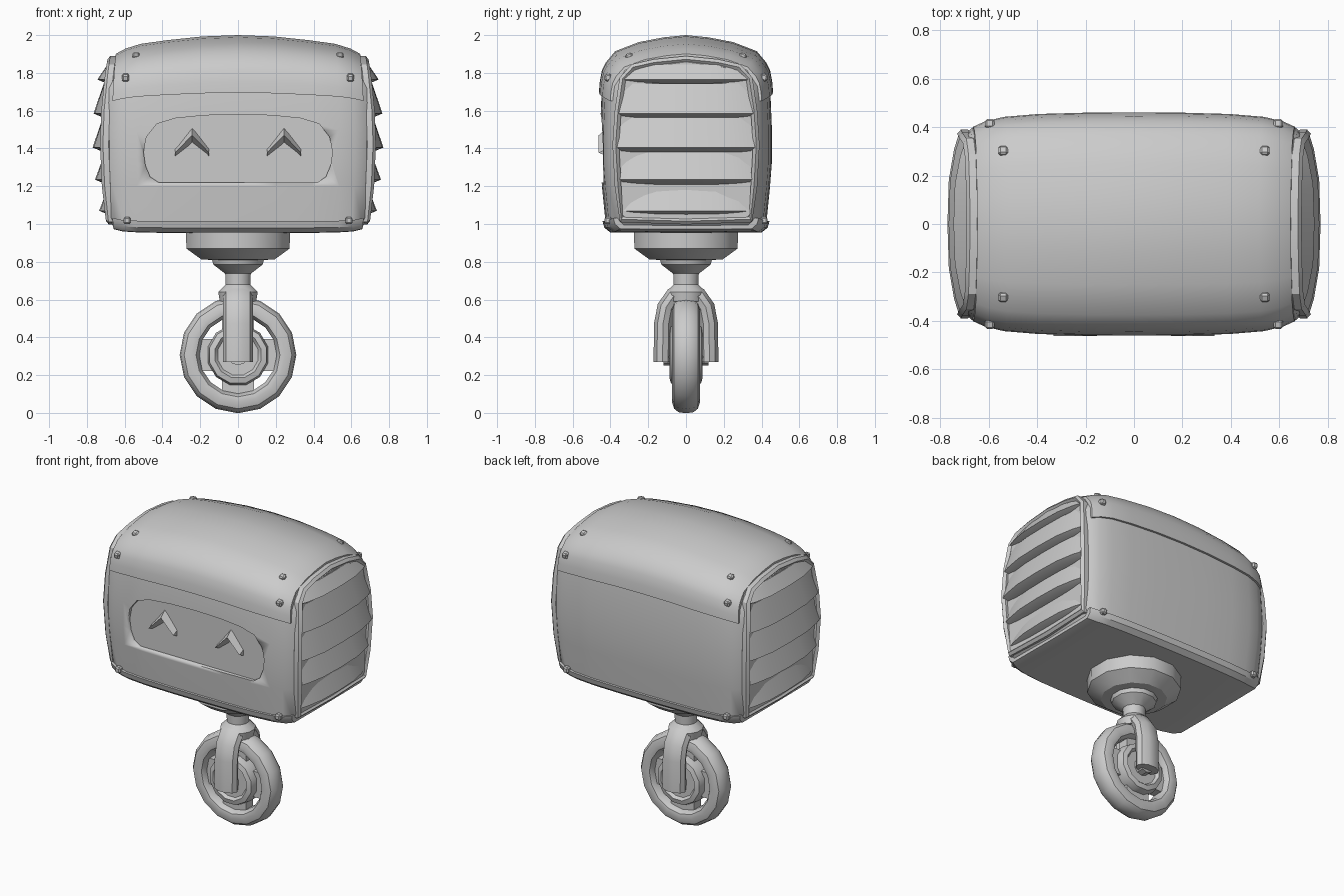
import bpy, bmesh, math
from mathutils import Vector, Matrix

if "Cube" in bpy.data.objects:
    bpy.data.objects.remove(bpy.data.objects["Cube"])

grey = bpy.data.materials.new("plain grey")
grey.diffuse_color = (0.6, 0.6, 0.6, 1)
grey.use_nodes = True
grey.node_tree.nodes["Principled BSDF"].inputs["Base Color"].default_value = grey.diffuse_color


def finish(name, bm, angle=32):
    bmesh.ops.recalc_face_normals(bm, faces=bm.faces)
    me = bpy.data.meshes.new(name)
    bm.to_mesh(me)
    bm.free()
    ob = bpy.data.objects.new(name, me)
    bpy.context.collection.objects.link(ob)
    me.materials.append(grey)
    bpy.ops.object.select_all(action='DESELECT')
    ob.select_set(True)
    bpy.context.view_layer.objects.active = ob
    bpy.ops.object.shade_smooth_by_angle(angle=math.radians(angle))
    return ob


def loft(name, rings, closed=False, angle=32):
    """Skin a list of equal closed rings; cap the ends unless the path closes."""
    bm = bmesh.new()
    vs = [[bm.verts.new(p) for p in r] for r in rings]
    n, m = len(vs[0]), len(vs)
    for i in range(m if closed else m - 1):
        a, b = vs[i], vs[(i + 1) % m]
        for j in range(n):
            k = (j + 1) % n
            bm.faces.new((a[j], a[k], b[k], b[j]))
    if not closed:
        bm.faces.new(vs[0])
        bm.faces.new(vs[-1])
    return finish(name, bm, angle)


def lathe(name, prof, n, axis='Z', centre=(0, 0, 0), closed=False, turn=0.5):
    """Revolve (radius, height) points about an axis."""
    rings = []
    for r, h in prof:
        ring = []
        for i in range(n):
            a = 2 * math.pi * (i + turn) / n
            c, s = r * math.cos(a), r * math.sin(a)
            ring.append(Vector(centre) + Vector((c, s, h) if axis == 'Z' else (c, h, s)))
        rings.append(ring)
    return loft(name, rings, closed)


def tube(name, path, ry, rx, sides=8, closed=False):
    """Elliptical tube along a path lying mostly in the yz plane."""
    rings, m = [], len(path)
    for i, p in enumerate(path):
        a = path[i - 1] if (closed or i) else p
        b = path[(i + 1) % m] if (closed or i < m - 1) else p
        t = Vector((0, b[1] - a[1], b[2] - a[2])).normalized()
        nrm = Vector((0, -t.z, t.y))
        rings.append([Vector(p) + nrm * ry * math.cos(2 * math.pi * (k + .5) / sides)
                      + Vector((rx * math.sin(2 * math.pi * (k + .5) / sides), 0, 0))
                      for k in range(sides)])
    return loft(name, rings, closed)


def mirror_half(pts):
    """Half profile starting and ending on y=0 -> full ring."""
    return pts + [(-y, z) for y, z in reversed(pts[1:-1])]


# Stations along x: x, y scale, upper scale, lower scale
STATIONS = [(0, 1, 1, 1), (.2, .997, .987, 1), (.4, .985, .95, 1), (.54, .96, .915, .995),
            (.62, .92, .87, .985), (.67, .87, .82, .96), (.705, .80, .77, .88)]
ZC = 1.45


def hull(name, half, count, grow=0.0):
    st = STATIONS[:count]
    st = [(-s[0],) + s[1:] for s in reversed(st[1:])] + st
    rings = []
    for x, ky, ku, kl in st:
        ring = []
        for y, z in mirror_half(half):
            zz = ZC + (z - ZC) * (ku if z > ZC else kl)
            xx = x * (1 - .15 * (zz - 1.42) ** 2) * (1 + grow)
            ring.append((xx, y * ky, zz))
        rings.append(ring)
    return loft(name, rings)


# Main body shell
body = hull("body", [(0, .96), (.39, .965), (.425, 1.0), (.445, 1.2), (.455, 1.33), (.455, 1.5),
                     (.447, 1.69), (.435, 1.79), (.37, 1.895), (.25, 1.945), (0, 1.98)], 7)
# Roof cap and bottom trim
hull("roof_cap", [(0, 1.695), (.461, 1.695), (.457, 1.75), (.445, 1.815), (.425, 1.855), (.375, 1.915),
                  (.25, 1.963), (.12, 1.988), (0, 2.0)], 6)
hull("bottom_trim", [(0, .953), (.40, .955), (.432, .98), (.442, 1.015), (0, 1.015)], 6, .015)

# Recessed face screen cut into the front
outline = [(.42, 1.22), (.465, 1.25), (.49, 1.31), (.5, 1.38), (.485, 1.46), (.43, 1.53),
           (.33, 1.56), (.18, 1.575), (0, 1.58)]
outline += [(-x, z) for x, z in reversed(outline[:-1])]
cutter = loft("screen_cutter", [[(x, y, z) for x, z in outline] for y in (-.6, -.42)])
cutter.hide_render = True
cut = body.modifiers.new("screen", 'BOOLEAN')
cut.operation, cut.solver, cut.object = 'DIFFERENCE', 'EXACT', cutter
bpy.context.view_layer.objects.active = body
bpy.ops.object.modifier_apply(modifier="screen")
bpy.data.objects.remove(cutter)

# Chevron eyes with a raised centre ridge
for sx in (-1, 1):
    rings = []
    for dx, top, bot in ((-.09, 1.40, 1.355), (0, 1.515, 1.425), (.09, 1.40, 1.355)):
        x, mid = sx * .243 + dx, (top + bot) / 2
        rings.append([(x, -.41, top), (x, -.462, mid), (x, -.41, bot)])
    loft("eye", rings, angle=20)

# Vented end panels: frame and overlapping slats
frame_half = [(0, 1.872), (.17, 1.855), (.28, 1.83), (.335, 1.77), (.36, 1.6), (.372, 1.42),
              (.36, 1.2), (.342, 1.025), (0, 1.015)]
SLATS = [(1.845, 1.765, .745, .33), (1.745, 1.585, .765, .355), (1.565, 1.405, .77, .365),
         (1.385, 1.235, .757, .352), (1.215, 1.07, .735, .335)]
for sx in (-1, 1):
    path = [(sx * (.70 - .19 * (z - 1.42) ** 2), y, z) for y, z in mirror_half(frame_half)]
    tube("end_frame", path, .02, .03, 6, True)
    for top, bot, xo, w in SLATS:
        rings = []
        for t in (-1, -.85, -.5, 0, .5, .85, 1):
            drop = .045 * abs(t) ** 3
            yt, yb = t * w * (.8 if top > 1.8 else .92), t * w
            rings.append([(sx * .60, yt, top), (sx * (xo - .055 - drop * .6), yt, top),
                          (sx * (xo - drop), yb, bot),
                          (sx * (xo - .06 - drop * .6), yt, bot - .025), (sx * .60, yt, bot - .025)])
        loft("vent_slat", rings)


# Small square bolts on every corner
def bolt(loc, tilt):
    bm = bmesh.new()
    bmesh.ops.create_cube(bm, size=.038)
    bmesh.ops.bevel(bm, geom=bm.edges[:], offset=.008, segments=1, affect='EDGES')
    bm.transform(Matrix.Translation(loc) @ Matrix.Rotation(tilt, 4, 'X'))
    finish("bolt", bm)


for sx in (-1, 1):
    for sy in (-1, 1):
        bolt((sx * .595, sy * .412, 1.775), sy * -.2)
        bolt((sx * .587, sy * .412, 1.018), 0)
        bolt((sx * .54, sy * .30, 1.886), sy * -.4)

# Neck under the body
lathe("neck", [(.285, .96), (.283, .87), (.20, .812), (.142, .81), (.135, .785),
               (.07, .737), (.068, .68), (.108, .64), (.10, .59)], 12)

# Fork arms
for sy in (-1, 1):
    tube("fork_arm", [(0, sy * y, z) for y, z in
                      ((.0, .645), (.065, .618), (.105, .56), (.122, .47), (.124, .27))], .05, .08, 10)

# Wheel: tyre, hub, spokes, axle
WC = (0, 0, .307)
half = [(.309, 0), (.303, .04), (.285, .063), (.25, .074), (.222, .068), (.205, .04)]
lathe("tyre", half + [(r, -h) for r, h in reversed(half[1:])], 16, 'Y', WC, True, 0)
lathe("hub", [(.11, -.07), (.125, -.088), (.155, -.08), (.165, -.04), (.165, .04),
              (.155, .08), (.125, .088), (.11, .07)], 12, 'Y', WC)
lathe("axle", [(.055, -.12), (.055, .12)], 10, 'Y', WC)
for i in range(4):
    bm = bmesh.new()
    bmesh.ops.create_cube(bm, size=1)
    bm.transform(Matrix.Translation(WC) @ Matrix.Rotation(i * math.pi / 2, 4, 'Y')
                 @ Matrix.Translation((.175, 0, 0)) @ Matrix.Diagonal((.09, .07, .17, 1)))
    finish("spoke", bm)
